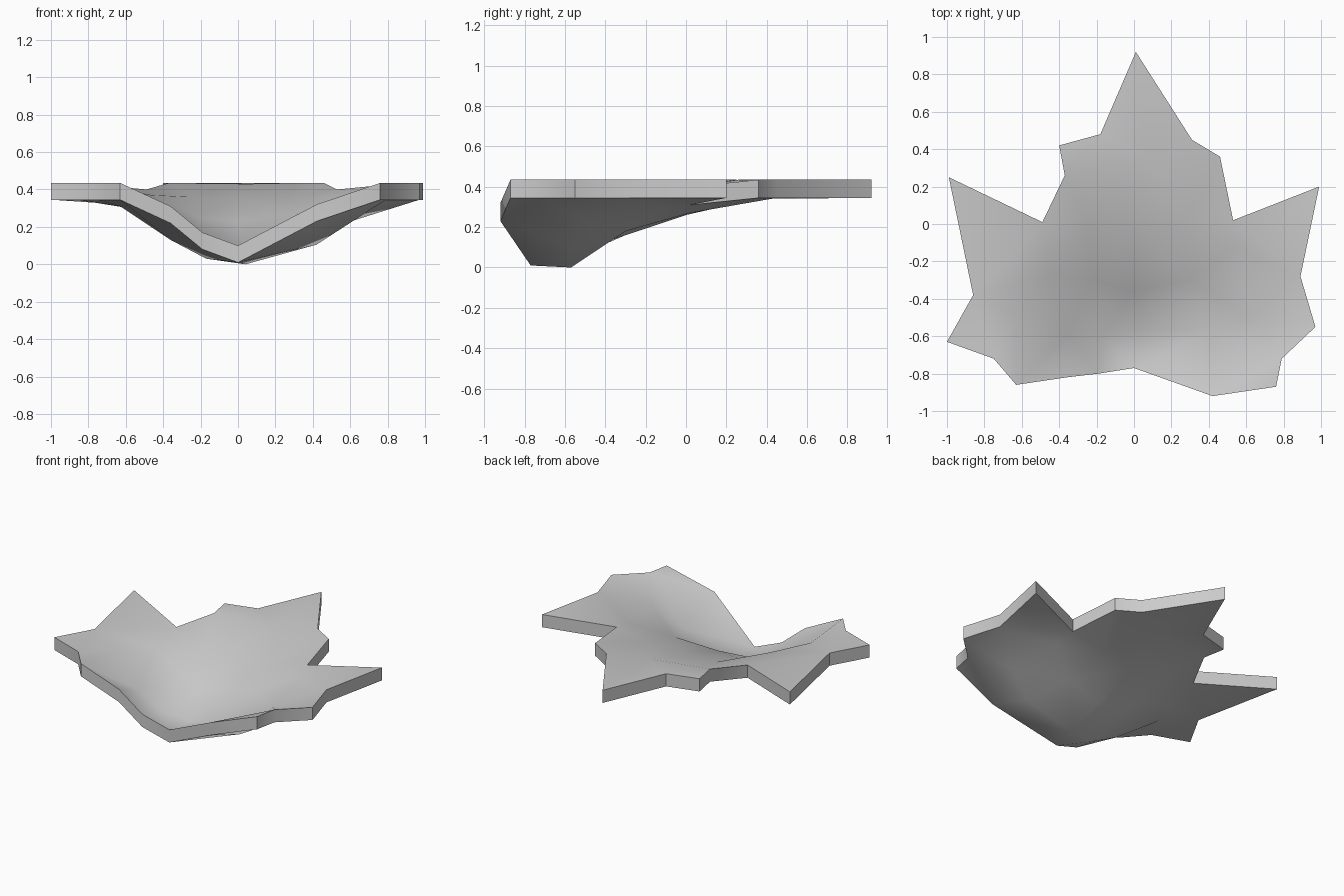
import bpy, bmesh
from mathutils import Vector
from mathutils.geometry import delaunay_2d_cdt

cube = bpy.data.objects.get("Cube")
if cube:
    bpy.data.objects.remove(cube)

RIM = 0.435
THICK = 0.09

# Leaf outline; points without a height lie on the flat rim
outline = [
    (0.01, 0.92), (-0.18, 0.48), (-0.40, 0.42), (-0.37, 0.26),
    (-0.49, 0.01, 0.40), (-0.99, 0.25), (-0.86, -0.38), (-1.0, -0.63),
    (-0.75, -0.72), (-0.63, -0.86), (-0.36, -0.82, 0.31), (-0.19, -0.8, 0.17),
    (0, -0.77, 0.10), (0.42, -0.92, 0.32), (0.76, -0.87), (0.79, -0.72),
    (0.97, -0.55), (0.89, -0.28), (0.99, 0.20), (0.53, 0.02, 0.40),
    (0.46, 0.36), (0.31, 0.45),
]
# Hollow of the bowl
hollow = [
    (0.04, -0.57, 0.09), (-0.17, -0.6, 0.12), (-0.36, -0.6, 0.22),
    (-0.63, -0.5, 0.40), (0.42, -0.57, 0.195), (0.62, -0.5, 0.325),
    (0, -0.36, 0.23), (-0.22, -0.3, 0.25), (-0.46, -0.28, 0.37),
    (0.3, -0.3, 0.27), (0.55, -0.13, 0.37), (0, 0, 0.35),
    (-0.25, 0.02, 0.36), (0.28, 0.02, 0.36), (0.05, 0.35, 0.43),
]

points = [Vector((p[0], p[1], p[2] if len(p) > 2 else RIM)) for p in outline + hollow]
ring = list(range(len(outline)))
flat, _, faces, *_ = delaunay_2d_cdt([p.xy for p in points], [], [ring], 1, 1e-5)

# Triangulated upper surface, then a lower copy joined by a vertical rim
bm = bmesh.new()
verts = []
for v in flat:
    nearest = min(points, key=lambda p: (p.xy - v).length)
    verts.append(bm.verts.new((v.x, v.y, nearest.z)))
for f in faces:
    bm.faces.new([verts[i] for i in f])
bmesh.ops.recalc_face_normals(bm, faces=bm.faces)
result = bmesh.ops.extrude_face_region(bm, geom=bm.faces[:], use_keep_orig=True)
lower = [g for g in result["geom"] if isinstance(g, bmesh.types.BMVert)]
bmesh.ops.translate(bm, verts=lower, vec=(0, 0, -THICK))
bmesh.ops.recalc_face_normals(bm, faces=bm.faces)

mesh = bpy.data.meshes.new("leaf_bowl")
bm.to_mesh(mesh)
bm.free()
bowl = bpy.data.objects.new("leaf_bowl", mesh)
bpy.context.collection.objects.link(bowl)

# Plain grey finish
grey = bpy.data.materials.new("plain grey")
grey.use_nodes = True
colour = (0.6, 0.6, 0.6, 1)
grey.diffuse_color = colour
grey.node_tree.nodes["Principled BSDF"].inputs["Base Color"].default_value = colour
mesh.materials.append(grey)

bpy.ops.object.select_all(action="DESELECT")
bowl.select_set(True)
bpy.context.view_layer.objects.active = bowl
bpy.ops.object.shade_smooth_by_angle(angle=0.7)
